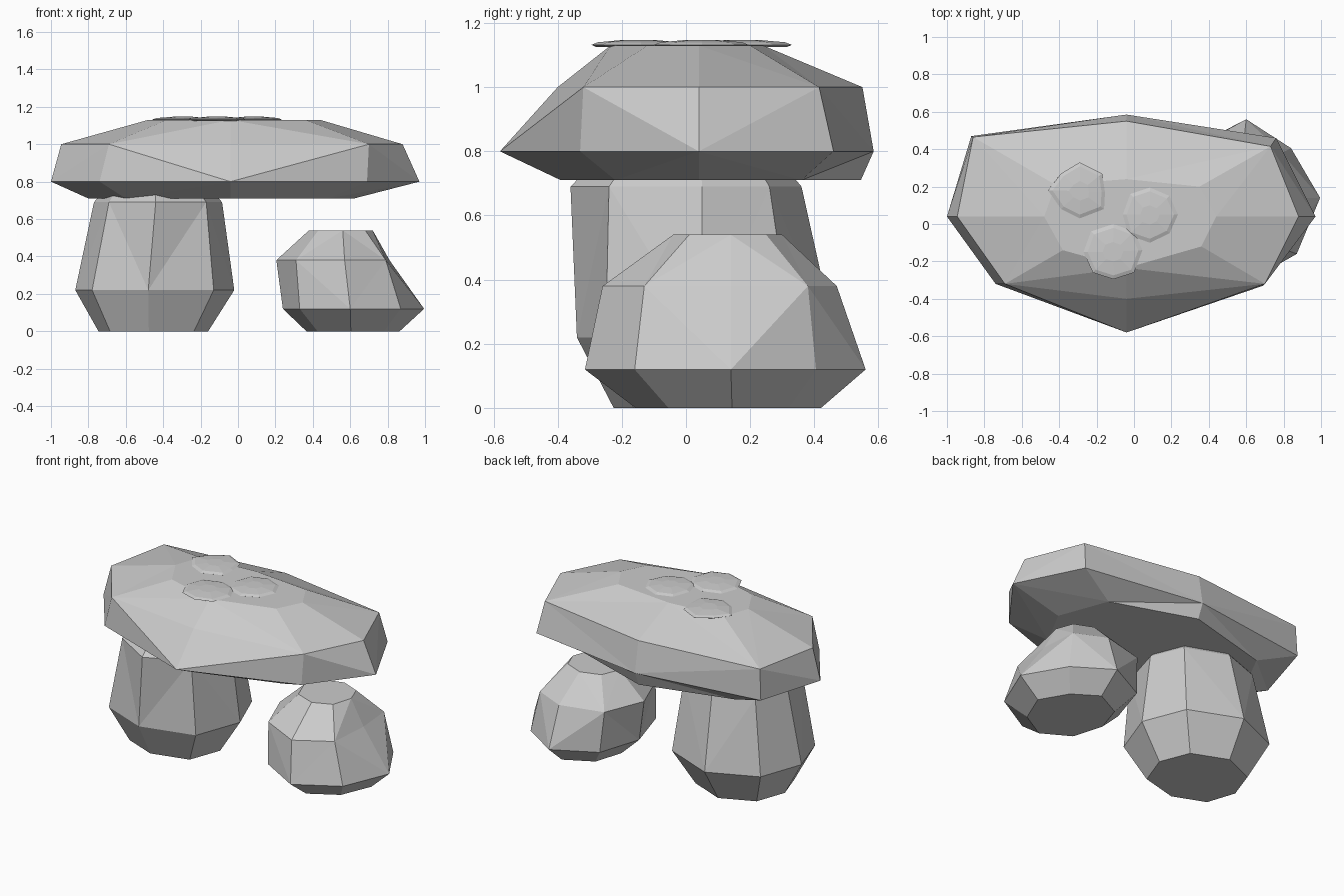
import bpy
import bmesh


def stone(name, levels):
    """Faceted boulder from stacked 8-sided rings, with alternating diagonals."""
    bm = bmesh.new()
    rings = [[bm.verts.new((x, y, z)) for x, y in pts] for z, pts in levels]
    bm.faces.new(rings[0])
    bm.faces.new(rings[-1])
    for k in range(len(rings) - 1):
        low, high = rings[k], rings[k + 1]
        for i in range(8):
            j = (i + 1) % 8
            a, b, c, d = low[i], low[j], high[j], high[i]
            if (i + k) % 2:
                tris = ((a, b, c), (a, c, d))
            else:
                tris = ((a, b, d), (b, c, d))
            for t in tris:
                bm.faces.new(t)
    bmesh.ops.recalc_face_normals(bm, faces=bm.faces)
    mesh = bpy.data.meshes.new(name)
    bm.to_mesh(mesh)
    bm.free()
    obj = bpy.data.objects.new(name, mesh)
    bpy.context.collection.objects.link(obj)
    return obj


def scaled(pts, s, cx, cy):
    return [(cx + (x - cx) * s, cy + (y - cy) * s) for x, y in pts]


# Top slab (rings run counter-clockwise from +x)
stone("top_slab", [
    (0.71, [(.62, .04), (.50, .36), (-.04, .545), (-.62, .39),
            (-.80, .04), (-.60, -.24), (-.04, -.39), (.48, -.22)]),
    (0.80, [(.97, .04), (.76, .46), (-.04, .585), (-.87, .47),
            (-1.0, .04), (-.74, -.32), (-.04, -.58), (.69, -.33)]),
    (1.00, [(.88, .04), (.73, .415), (-.04, .55), (-.86, .465),
            (-.945, .04), (-.69, -.32), (-.04, -.40), (.70, -.32)]),
    (1.13, [(.44, .04), (.35, .20), (-.04, .24), (-.42, .21),
            (-.48, .04), (-.38, -.14), (-.04, -.235), (.36, -.12)]),
])

# Large supporting boulder
belly = [(-.02, .05), (-.13, .33), (-.46, .465), (-.77, .33),
         (-.87, .05), (-.78, -.22), (-.48, -.34), (-.13, -.25)]
shoulder = [(-.085, .05), (-.17, .26), (-.44, .36), (-.69, .27),
            (-.77, .05), (-.69, -.21), (-.44, -.36), (-.17, -.24)]
stone("support_boulder", [
    (0.00, scaled(belly, 0.69, -.47, .03)),
    (0.22, belly),
    (0.69, shoulder),
    (0.85, scaled(shoulder, 0.6, -.44, .03)),
])

# Small loose boulder
foot = [(.995, .14), (.84, .405), (.60, .56), (.33, .42),
        (.24, .14), (.33, -.16), (.60, -.315), (.87, -.16)]
stone("small_boulder", [
    (0.00, scaled(foot, 0.66, .61, .15)),
    (0.12, foot),
    (0.38, [(.81, .14), (.79, .38), (.59, .47), (.31, .40),
            (.205, .14), (.31, -.13), (.57, -.26), (.79, -.13)]),
    (0.54, [(.72, .14), (.68, .25), (.56, .30), (.43, .26),
            (.38, .14), (.43, .01), (.56, -.04), (.68, .01)]),
])

# Thin lichen patches
patches = [
    [(-.155, .17), (-.17, .27), (-.29, .33), (-.39, .27),
     (-.46, .18), (-.39, .08), (-.29, .03), (-.16, .08)],
    [(.235, .05), (.19, .15), (.085, .195), (-.02, .16),
     (-.06, .05), (-.03, -.06), (.085, -.10), (.19, -.05)],
    [(.045, -.14), (.00, -.04), (-.11, .00), (-.23, -.04),
     (-.27, -.15), (-.22, -.26), (-.11, -.295), (.00, -.26)],
]
for n, rim in enumerate(patches):
    cx = sum(p[0] for p in rim) / 8
    cy = sum(p[1] for p in rim) / 8
    stone(f"lichen_patch_{n + 1}", [
        (1.125, scaled(rim, 0.9, cx, cy)),
        (1.132, rim),
        (1.140, scaled(rim, 0.86, cx, cy)),
        (1.147, scaled(rim, 0.35, cx, cy)),
    ])
